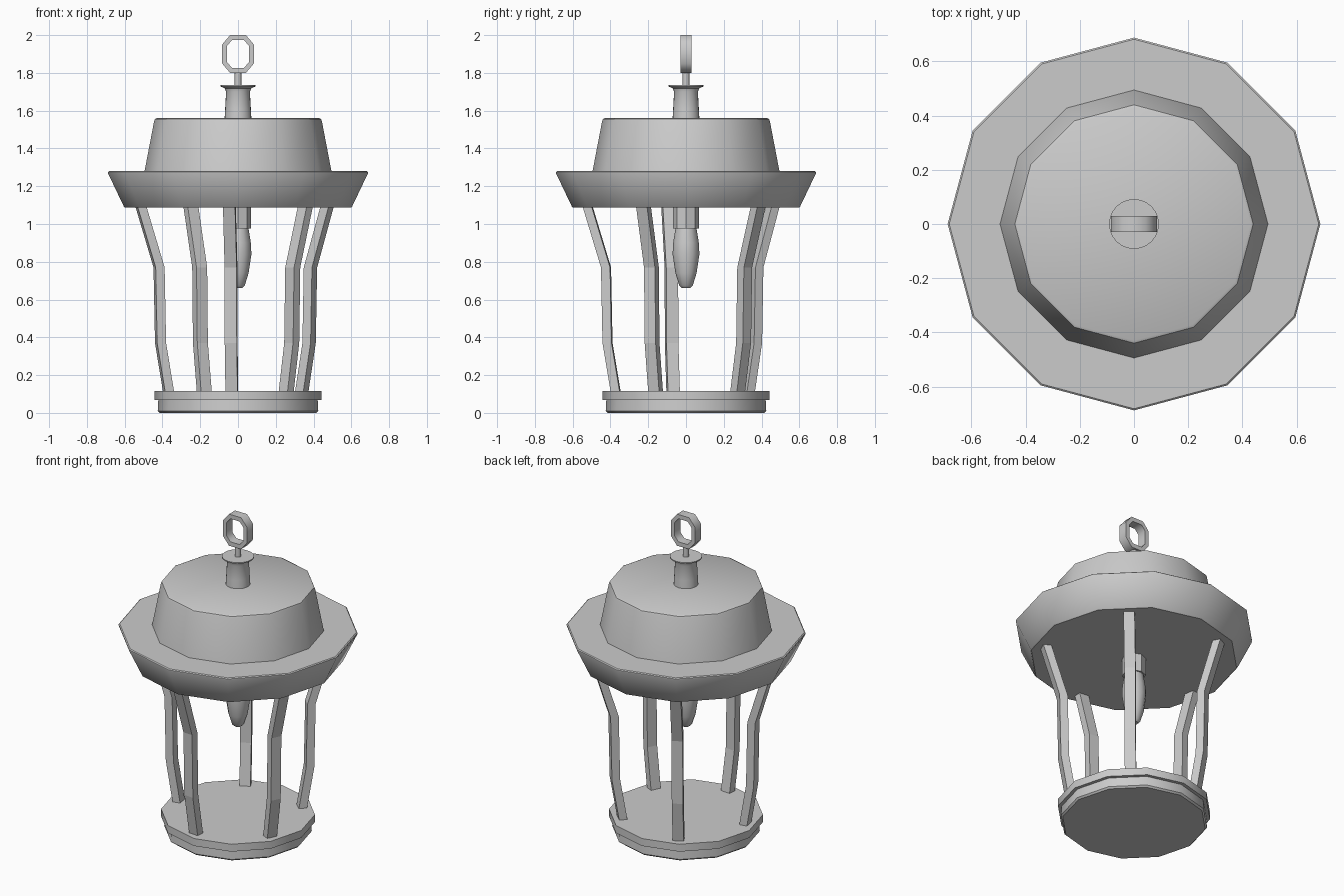
import bpy, bmesh
from math import sin, cos, pi, radians
from mathutils import Vector

if "Cube" in bpy.data.objects:
    bpy.data.objects.remove(bpy.data.objects["Cube"])


def finish(name, bm, smooth=None):
    bmesh.ops.recalc_face_normals(bm, faces=bm.faces)
    me = bpy.data.meshes.new(name)
    bm.to_mesh(me)
    bm.free()
    ob = bpy.data.objects.new(name, me)
    bpy.context.collection.objects.link(ob)
    if smooth:
        bpy.ops.object.select_all(action='DESELECT')
        bpy.context.view_layer.objects.active = ob
        ob.select_set(True)
        bpy.ops.object.shade_smooth_by_angle(angle=radians(smooth))
    return ob


def skin(bm, rings, closed=False):
    """Bridge successive vertex rings, capping the ends unless closed."""
    n = len(rings[0])
    pairs = list(zip(rings, rings[1:]))
    if closed:
        pairs.append((rings[-1], rings[0]))
    else:
        bm.faces.new(rings[0])
        bm.faces.new(rings[-1])
    for a, b in pairs:
        for i in range(n):
            j = (i + 1) % n
            bm.faces.new((a[i], a[j], b[j], b[i]))


def lathe(name, profile, sides=12):
    bm = bmesh.new()
    skin(bm, [[bm.verts.new((r * cos(2 * pi * i / sides), r * sin(2 * pi * i / sides), z))
               for i in range(sides)] for r, z in profile])
    return finish(name, bm, 35)


# Twelve-sided base, brim and cap
lathe("base", [(.415, 0), (.425, .01), (.422, .068), (.443, .068), (.443, .115)])
lathe("brim", [(.598, 1.087), (.604, 1.092), (.688, 1.268), (.688, 1.275), (.682, 1.28)])
lathe("cap", [(.495, 1.278), (.444, 1.545), (.440, 1.555), (.430, 1.56)])

# Flared neck and stem
lathe("neck", [(.071, 1.555), (.068, 1.61), (.063, 1.70), (.07, 1.718),
               (.092, 1.728), (.092, 1.735)], 24)
lathe("stem", [(.018, 1.73), (.018, 1.81)], 12)

# Candle bulb and socket under the brim
lathe("socket", [(.068, .975), (.068, 1.09)], 8)
lathe("bulb", [(.022, .662), (.036, .675), (.056, .74), (.071, .84), (.068, .90), (.055, .98)], 12)

# Five bent bars between base and brim
path = [(.372, .10), (.417, .37), (.425, .77), (.525, 1.10)]
for k, deg in enumerate((265, 334.5, 47, 118.5, 190.5)):
    out = Vector((cos(radians(deg)), sin(radians(deg)), 0))
    side = Vector((-out.y, out.x, 0))
    bm = bmesh.new()
    skin(bm, [[bm.verts.new(out * (r + a * .024) + side * (b * .032) + Vector((0, 0, z)))
               for a, b in ((-1, -1), (1, -1), (1, 1), (-1, 1))] for r, z in path])
    finish(f"bar_{k + 1}", bm)

# Octagonal hanging ring
bm = bmesh.new()
outer = [(.084, .05), (.042, .1), (-.042, .1), (-.084, .05)]
inner = [(.059, .042), (.032, .073), (-.032, .073), (-.059, .042)]
outer += [(-x, -z) for x, z in outer]
inner += [(-x, -z) for x, z in inner]
loops = [[bm.verts.new((x, y, 1.9 + z)) for x, z in pts]
         for pts, y in ((outer, -.03), (outer, .03), (inner, .03), (inner, -.03))]
skin(bm, loops, closed=True)
finish("hanging_ring", bm, 50)
